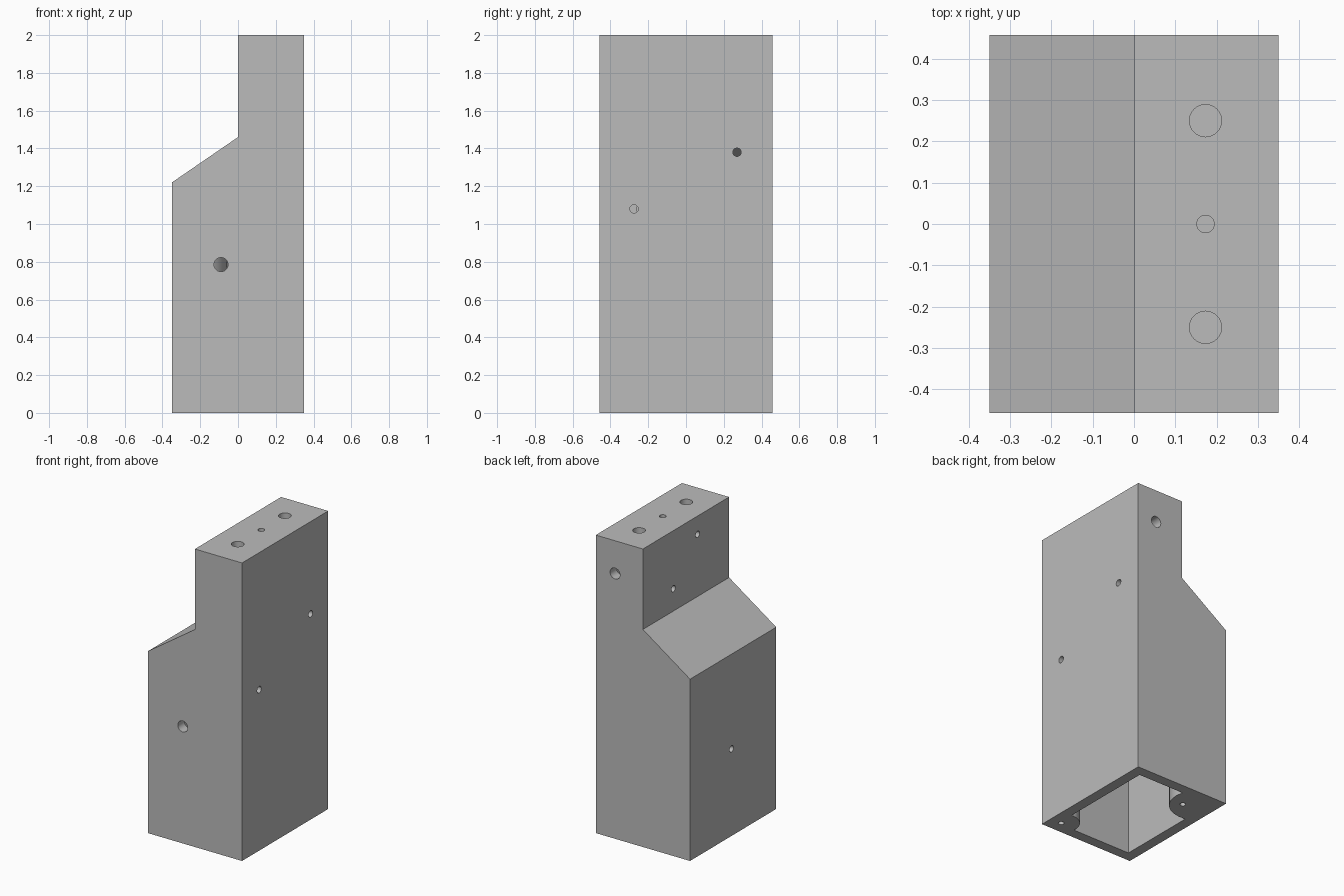
import bpy
from mathutils import Vector

cube = bpy.data.objects.get("Cube")
if cube:
    bpy.data.objects.remove(cube, do_unlink=True)

HALF_X, HALF_Y, WALL = 0.35, 0.457, 0.07


def prism(name, profile, half_depth):
    """Extrude an x-z profile along y."""
    n = len(profile)
    verts = [(x, y, z) for y in (-half_depth, half_depth) for x, z in profile]
    faces = [list(range(n)), list(range(2 * n - 1, n - 1, -1))]
    faces += [(i, i + n, (i + 1) % n + n, (i + 1) % n) for i in range(n)]
    mesh = bpy.data.meshes.new(name)
    mesh.from_pydata(verts, [], faces)
    obj = bpy.data.objects.new(name, mesh)
    bpy.context.collection.objects.link(obj)
    return obj


def rod(name, centre, axis, radius, length):
    """Cylinder centred on a point and lying along an axis."""
    turn = Vector(axis).to_track_quat('Z', 'Y').to_euler()
    bpy.ops.mesh.primitive_cylinder_add(vertices=32, radius=radius, depth=length,
                                        location=centre, rotation=turn)
    obj = bpy.context.object
    obj.name = name
    obj.hide_render = True
    return obj


def cut(target, cutter):
    """Subtract the cutter from the target and discard it."""
    mod = target.modifiers.new("cut", 'BOOLEAN')
    mod.operation, mod.solver, mod.object = 'DIFFERENCE', 'EXACT', cutter
    bpy.context.view_layer.objects.active = target
    bpy.ops.object.modifier_apply(modifier=mod.name)
    bpy.data.objects.remove(cutter, do_unlink=True)


# Stepped outer block with a sloping shoulder
body = prism("housing", [(-HALF_X, 0), (HALF_X, 0), (HALF_X, 2), (0, 2),
                         (0, 1.46), (-HALF_X, 1.22)], HALF_Y)

# Hollow open at the bottom, following the outer shape
inner = HALF_X - WALL
cavity = prism("cavity", [(-inner, -0.1), (inner, -0.1), (inner, 1.9), (WALL, 1.9),
                          (WALL, 1.423), (-inner, 1.183)], HALF_Y - WALL)

# Two corner bosses are left standing inside the hollow
cut(cavity, rod("small_boss", (0.268, -0.373, 1), (0, 0, 1), 0.115, 4))
cut(cavity, rod("large_boss", (-0.24, 0.335, 1), (0, 0, 1), 0.185, 4))
cut(body, cavity)

# Holes: centre on the surface, axis, radius, depth
X, Y, Z = (1, 0, 0), (0, 1, 0), (0, 0, 1)
holes = [
    ((-0.09, -HALF_Y, 0.785), Y, 0.037, 0.1),
    ((0.207, HALF_Y, 1.78), Y, 0.037, 0.1),
    ((HALF_X, -0.275, 1.08), X, 0.022, 0.1),
    ((HALF_X, 0.27, 1.38), X, 0.022, 0.1),
    ((0, 0.134, 1.61), X, 0.021, 0.1),
    ((0, -0.123, 1.877), X, 0.021, 0.1),
    ((-HALF_X, 0.017, 0.584), X, 0.021, 0.1),
    ((0.173, 0.25, 2), Z, 0.039, 0.08),
    ((0.173, 0, 2), Z, 0.021, 0.08),
    ((0.173, -0.25, 2), Z, 0.039, 0.08),
    ((0.268, -0.373, 0), Z, 0.018, 0.12),
    ((-0.154, 0.28, 0), Z, 0.018, 0.12),
]
for centre, axis, radius, depth in holes:
    cut(body, rod("drill", centre, axis, radius, 2 * depth))

# Plain grey finish
grey = bpy.data.materials.new("plain_grey")
grey.use_nodes = True
colour = (0.5, 0.5, 0.5, 1)
grey.diffuse_color = colour
grey.node_tree.nodes["Principled BSDF"].inputs["Base Color"].default_value = colour
body.data.materials.clear()
body.data.materials.append(grey)

bpy.ops.object.select_all(action='DESELECT')
body.select_set(True)
bpy.context.view_layer.objects.active = body
bpy.ops.object.shade_smooth_by_angle(angle=0.5)
